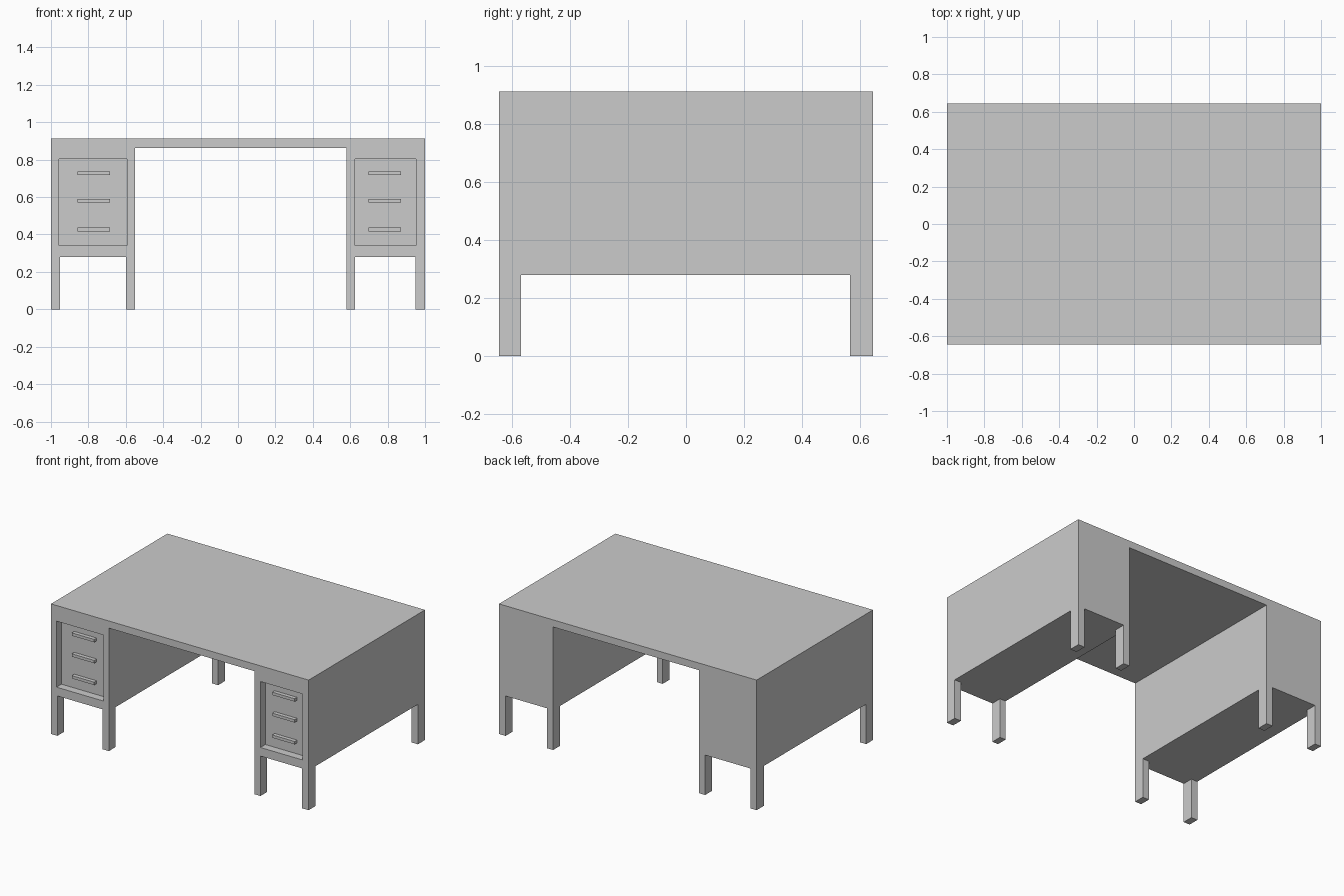
import bpy, bmesh

if "Cube" in bpy.data.objects:
    bpy.data.objects.remove(bpy.data.objects["Cube"])

TOP_Z, UNDER_Z, BASE_Z = 0.913, 0.863, 0.28
FRONT, BACK = -0.645, 0.645
RECESS = 0.055


def box(name, x, y, z):
    """Axis-aligned box from (min, max) ranges."""
    bm = bmesh.new()
    bmesh.ops.create_cube(bm, size=1)
    for v in bm.verts:
        v.co = [r[0] if c < 0 else r[1] for c, r in zip(v.co, (x, y, z))]
    return to_object(name, bm)


def to_object(name, bm):
    bmesh.ops.recalc_face_normals(bm, faces=bm.faces)
    mesh = bpy.data.meshes.new(name)
    bm.to_mesh(mesh)
    bm.free()
    obj = bpy.data.objects.new(name, mesh)
    bpy.context.collection.objects.link(obj)
    return obj


# Desk body: top and both pedestals as one front profile, extruded to the back
profile = [(-1, BASE_Z), (-0.551, BASE_Z), (-0.551, UNDER_Z), (0.58, UNDER_Z),
           (0.58, BASE_Z), (1, BASE_Z), (1, TOP_Z), (-1, TOP_Z)]
bm = bmesh.new()
face = bm.faces.new([bm.verts.new((x, FRONT, z)) for x, z in profile])
moved = bmesh.ops.extrude_face_region(bm, geom=[face])["geom"]
bmesh.ops.translate(bm, vec=(0, BACK - FRONT, 0),
                    verts=[g for g in moved if isinstance(g, bmesh.types.BMVert)])
if not face.is_valid or len(bm.faces) < len(profile) + 2:
    bm.faces.new([v for v in bm.verts if v.co.y < 0])
body = to_object("desk_body", bm)

# Per side: recess x range, handle x range, two leg x ranges
sides = {
    "left": ((-0.957, -0.594), (-0.858, -0.684), [(-1, -0.951), (-0.6, -0.551)]),
    "right": ((0.626, 0.951), (0.698, 0.872), [(0.58, 0.626), (0.949, 1)]),
}
for side, (recess_x, handle_x, leg_xs) in sides.items():
    # Recessed drawer panel
    cutter = box(f"{side}_recess_cutter", recess_x,
                 (FRONT - 0.1, FRONT + RECESS), (0.34, 0.803))
    cutter.hide_render = True
    cutter.hide_set(True)
    cut = body.modifiers.new(f"{side}_recess", "BOOLEAN")
    cut.operation, cut.solver, cut.object = "DIFFERENCE", "EXACT", cutter

    # Drawer handles
    for i, z in enumerate((0.727, 0.58, 0.427), 1):
        box(f"{side}_drawer_handle_{i}", handle_x,
            (FRONT + RECESS - 0.027, FRONT + RECESS), (z - 0.01, z + 0.01))

    # Legs
    for i, leg_x in enumerate(leg_xs, 1):
        box(f"{side}_front_leg_{i}", leg_x, (FRONT, -0.57), (0, BASE_Z))
        box(f"{side}_back_leg_{i}", leg_x, (0.566, BACK), (0, BASE_Z))
